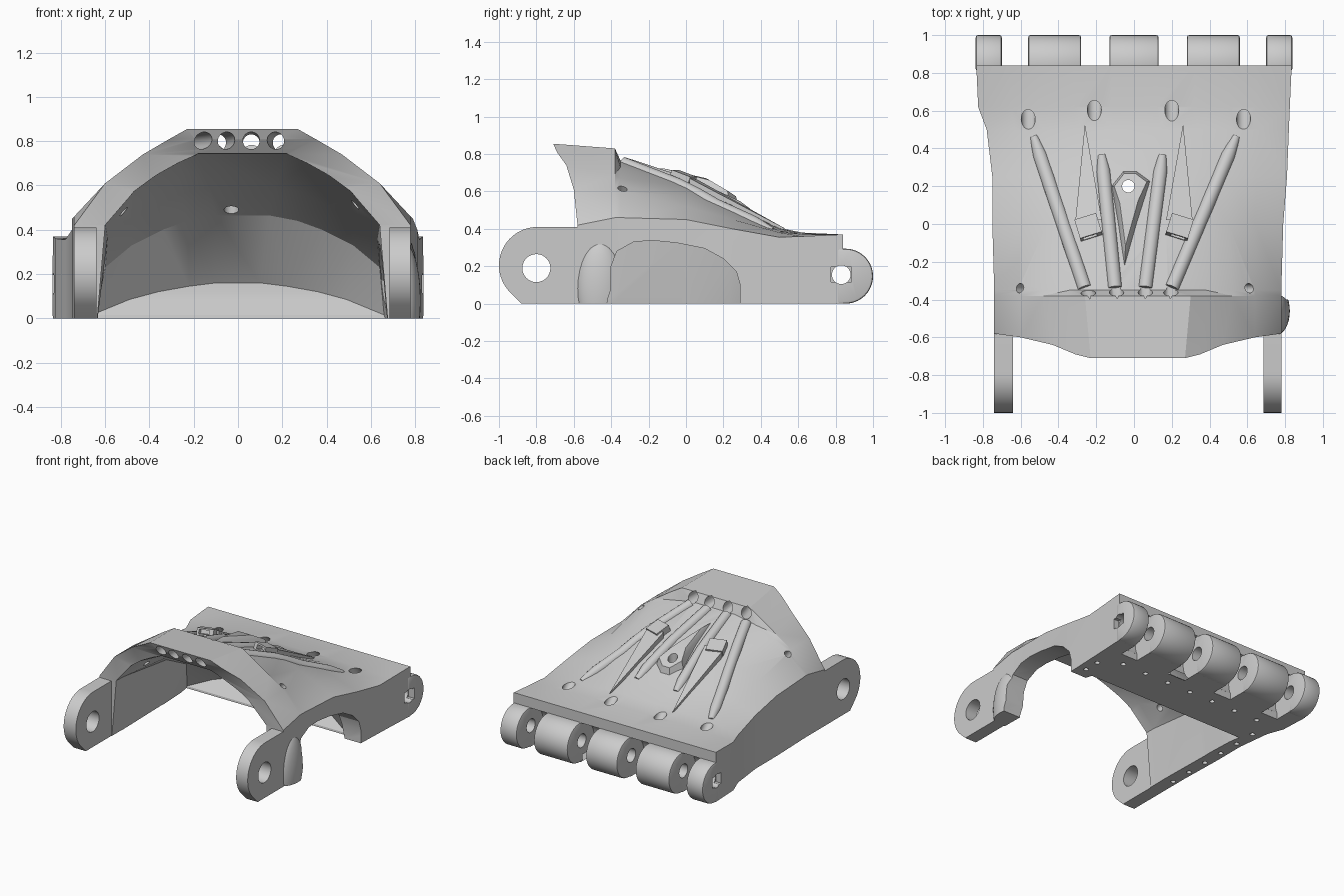
import bpy, bmesh, math
from mathutils import Vector, Matrix
from mathutils.bvhtree import BVHTree

old = bpy.data.objects.get("Cube")
if old:
    bpy.data.objects.remove(old, do_unlink=True)

grey = bpy.data.materials.new("plain grey")
grey.use_nodes = True
grey.diffuse_color = (0.6, 0.6, 0.6, 1)
grey.node_tree.nodes["Principled BSDF"].inputs["Base Color"].default_value = (0.6, 0.6, 0.6, 1)


def make(name, bm):
    bmesh.ops.recalc_face_normals(bm, faces=bm.faces)
    mesh = bpy.data.meshes.new(name)
    bm.to_mesh(mesh)
    bm.free()
    ob = bpy.data.objects.new(name, mesh)
    bpy.context.collection.objects.link(ob)
    mesh.materials.append(grey)
    return ob


def loft(name, rows):
    """Closed skin through mirrored half profiles, each with its own x offset."""
    bm = bmesh.new()
    rings = []
    for dx, half in rows:
        pts = [(dx + x, y, z) for x, y, z in half] + [(dx - x, y, z) for x, y, z in reversed(half)]
        rings.append([bm.verts.new(p) for p in pts])
    n = len(rings[0])
    for a, b in zip(rings, rings[1:]):
        for i in range(n):
            j = (i + 1) % n
            bm.faces.new((a[i], a[j], b[j], b[i]))
    for r in (rings[0], rings[-1]):
        for i in range(n // 2 - 1):
            bm.faces.new((r[i], r[i + 1], r[n - 2 - i], r[n - 1 - i]))
    bmesh.ops.triangulate(bm, faces=bm.faces)
    return make(name, bm)


def section(y, xs, zs):
    return [(x, y, z) for x, z in zip(xs, zs)]


def rod(name, a, b, r, r2=None, sides=32):
    a, b = Vector(a), Vector(b)
    bm = bmesh.new()
    spin = (b - a).to_track_quat('Z', 'Y').to_matrix().to_4x4()
    bmesh.ops.create_cone(bm, cap_ends=True, segments=sides, radius1=r, radius2=r2 or r,
                          depth=(b - a).length, matrix=Matrix.Translation((a + b) / 2) @ spin)
    return make(name, bm)


def box(name, centre, size, turn=None):
    bm = bmesh.new()
    m = Matrix.Translation(centre) @ (turn or Matrix()) @ Matrix.Diagonal((*size, 1))
    bmesh.ops.create_cube(bm, size=1, matrix=m)
    return make(name, bm)


def slab(name, outline, x0, x1):
    """Side outline of (y, z) points extruded along x."""
    bm = bmesh.new()
    face = bm.faces.new([bm.verts.new((x0, y, z)) for y, z in outline])
    ext = bmesh.ops.extrude_face_region(bm, geom=[face])
    bmesh.ops.translate(bm, vec=(x1 - x0, 0, 0),
                        verts=[v for v in ext["geom"] if isinstance(v, bmesh.types.BMVert)])
    return make(name, bm)


def cut(ob, cutters):
    for c in cutters:
        m = ob.modifiers.new("cut", 'BOOLEAN')
        m.operation, m.object, m.solver = 'DIFFERENCE', c, 'EXACT'
    bpy.context.view_layer.update()
    graph = bpy.context.evaluated_depsgraph_get()
    mesh = bpy.data.meshes.new_from_object(ob.evaluated_get(graph))
    ob.modifiers.clear()
    ob.data = mesh


def arc(cy, cz, r, start, end, n=20):
    return [(cy + r * math.cos(math.radians(start + (end - start) * i / n)),
             cz + r * math.sin(math.radians(start + (end - start) * i / n))) for i in range(n + 1)]


# Palm shell
front = [(.76, -.58, 0), (.76, -.58, .42), (.62, -.6, .61), (.45, -.64, .74), (.33, -.69, .81), (.25, -.71, .855)]
shell = loft("palm_shell", [
    (.02, front),
    (.02, section(-.38, (.76, .76, .62, .5, .38, .28), (0, .46, .61, .69, .77, .83))),
    (.02, section(-.35, (.76, .76, .62, .5, .36, .18), (0, .46, .60, .67, .73, .765))),
    (.02, section(0, (.77, .77, .62, .48, .33, .15), (0, .45, .52, .58, .63, .65))),
    (.03, section(.25, (.78, .78, .62, .46, .3, .12), (0, .40, .45, .49, .52, .54))),
    (.02, section(.5, (.80, .80, .65, .5, .32, .12), (0, .355, .38, .39, .40, .405))),
    (0, section(.62, (.825, .825, .65, .5, .32, .12), (0, .36, .37, .375, .38, .38))),
    (0, section(.84, (.835, .835, .65, .5, .32, .12), (0, .37, .37, .37, .37, .37))),
])
tree = BVHTree.FromPolygons([v.co.copy() for v in shell.data.vertices],
                            [p.vertices[:] for p in shell.data.polygons])


def on_top(x, y, lift=0.0):
    return tree.ray_cast(Vector((x, y, 3)), Vector((0, 0, -1)))[0] + Vector((0, 0, lift))


# Hollow underside and thumb opening
cutters = [loft("cavity", [
    (.02, section(-1.1, (.66, .62, .49, .38, .29, .2), (-.05, .43, .59, .66, .71, .755))),
    (.02, section(-.5, (.66, .62, .49, .38, .29, .2), (-.05, .42, .57, .65, .70, .74))),
    (.02, section(0, (.67, .61, .5, .38, .28, .15), (-.05, .36, .45, .51, .56, .59))),
    (.02, section(.25, (.68, .62, .5, .36, .25, .12), (-.05, .23, .33, .40, .44, .465))),
    (0, [(.68, .33, -.05), (.66, .34, .015), (.49, .40, .085), (.36, .44, .12), (.22, .47, .145), (.1, .49, .16)]),
])]
thumb = [(-.43, -.1), (-.42, .02), (-.4, .08), (-.4, .2), (-.37, .28), (-.28, .33), (-.18, .338), (-.05, .325),
         (.1, .295), (.2, .24), (.27, .17), (.29, .1), (.29, -.1)]
thumb_opening = slab("thumb_opening", thumb, .45, 1.1)
cutters.append(thumb_opening)

# Knuckle gaps, cord holes, screw holes
gaps = [(-.70, -.56), (-.28, -.13), (.13, .28), (.56, .70)]
cutters += [rod("knuckle_gap", (a, .85, .125), (b, .85, .125), .168) for a, b in gaps]
cutters += [box("gap_floor", ((a + b) / 2, .85, -.05), (b - a, .3, .2)) for a, b in gaps]
mouths, tails = (-.14, -.045, .06, .165), (-.26, -.1, .06, .2)
cutters += [rod("cord_hole", (m, -.75, .805), (t, -.3, .79), .038) for m, t in zip(mouths, tails)]
for x, y in ((-.56, .57), (-.21, .62), (.2, .62), (.58, .57)):
    p = on_top(x, y)
    cutters.append(rod("cord_exit", p + Vector((0, -.08, .08)), p + Vector((0, .1, -.14)), .037))
for x in (-.605, .61):
    p = on_top(x, -.34)
    side = math.copysign(.08, x)
    cutters.append(rod("side_hole", p + Vector((side, 0, .1)), p - Vector((side * 2, 0, .2)), .025))
knob_at = on_top(-.03, .2)
knob_hole = rod("knob_hole", knob_at - Vector((0, 0, .3)), knob_at + Vector((0, 0, .2)), .033)
cutters.append(knob_hole)
spots = [(-.705, -.42 + .17 * i) for i in range(6)] + [(-.6 + .2 * i, .60) for i in range(7)] + [(.75, .38), (.75, .5)]
cutters += [rod("screw_hole", (x, y, -.05), (x, y, .08), .018, sides=16) for x, y in spots]
pin = rod("pin_hole", (-1, .83, .155), (1, .83, .155), .05)
slots = [box("pin_slot", (s * .83, .83, .155), (.08, .11, .08)) for s in (-1, 1)]
cutters += [pin] + slots
cut(shell, cutters)
parts = [shell]

# Knuckle barrels
knuckle = [(.81, 0)] + arc(.853, .147, .147, -90, 90) + [(.81, .294)]
for a, b in [(-.838, -.70), (-.56, -.28), (-.13, .13), (.28, .56), (.70, .838)]:
    k = slab("knuckle_barrel", knuckle, a, b)
    bevel = k.modifiers.new("soft rim", 'BEVEL')
    bevel.width, bevel.segments, bevel.limit_method = .012, 2, 'ANGLE'
    cut(k, [pin] + slots)
    parts.append(k)

# Wrist arms
arm_shape = arc(-.795, .205, .205, 90, 225) + [(-.88, 0), (-.5, 0), (-.5, .41)]
arm_hole = rod("arm_hole", (-1, -.8, .19), (1, -.8, .19), .075)
for name, a, b in (("right_wrist_arm", -.74, -.64), ("left_wrist_arm", .685, .78)):
    arm = slab(name, arm_shape, a, b)
    cut(arm, [arm_hole])
    parts.append(arm)

# Swollen foot in front of the thumb opening
bm = bmesh.new()
bmesh.ops.create_uvsphere(bm, u_segments=32, v_segments=16, radius=1,
                          matrix=Matrix.Translation((.75, -.46, .08)) @ Matrix.Diagonal((.075, .13, .26, 1)))
foot = make("thumb_foot", bm)
ground = box("ground_cut", (.75, -.46, -.5), (1, 1, 1))
cut(foot, [thumb_opening, ground])
parts.append(foot)

# Raised cord tunnels with tapered ends
for t, (ex, ey) in zip(tails, ((-.53, .46), (-.17, .36), (.15, .36), (.54, .46))):
    curve = bpy.data.curves.new("cord_tunnel", 'CURVE')
    curve.dimensions, curve.bevel_depth, curve.bevel_resolution, curve.use_fill_caps = '3D', .038, 6, True
    line = curve.splines.new('POLY')
    line.points.add(8)
    for i, pt in enumerate(line.points):
        f = i / 8
        pt.co = (*on_top(t + (ex - t) * f, -.34 + (ey + .34) * f, -.014), 1)
        pt.radius = 1 if i < 8 else .6
    ob = bpy.data.objects.new("cord_tunnel", curve)
    bpy.context.collection.objects.link(ob)
    curve.materials.append(grey)
    bpy.context.view_layer.update()
    mesh = bpy.data.meshes.new_from_object(ob.evaluated_get(bpy.context.evaluated_depsgraph_get()))
    bpy.data.objects.remove(ob)
    tube = bpy.data.objects.new("cord_tunnel", mesh)
    bpy.context.collection.objects.link(tube)
    parts.append(tube)

# Centre knob with a pointed tail
bm = bmesh.new()
for lift, grow in ((-.05, 1), (.055, .75)):
    for x, y in ((-.13, .2), (-.06, .29), (.02, .29), (.1, .23), (.04, .1), (-.05, -.22), (-.09, .08)):
        bm.verts.new((-.03 + (x + .03) * grow, .2 + (y - .2) * grow, on_top(x, y).z + lift * (y > 0)))
bmesh.ops.convex_hull(bm, input=bm.verts)
knob = make("centre_knob", bm)
cut(knob, [knob_hole])
parts.append(knob)

# Cord latches and fins
for s in (-1, 1):
    bm = bmesh.new()
    for x, y, lift in ((.17, .02, .045), (.31, .02, .045), (.17, .02, -.02), (.31, .02, -.02), (.26, .53, .005),
                       (.26, .53, -.03)):
        bm.verts.new(on_top(s * x, y, lift))
    bmesh.ops.convex_hull(bm, input=bm.verts)
    parts.append(make("latch_fin", bm))
    tilt = Matrix.Rotation(s * -.3, 4, 'Z') @ Matrix.Rotation(-.35, 4, 'X')
    latch = box("cord_latch", on_top(s * .24, -.02, .015), (.12, .11, .07), tilt)
    slot = box("latch_slot", on_top(s * .235, -.06, .025), (.075, .08, .03), tilt)
    cut(latch, [slot])
    bpy.data.objects.remove(slot, do_unlink=True)
    parts.append(latch)

for c in {*cutters, arm_hole, ground}:
    bpy.data.objects.remove(c, do_unlink=True)
bpy.ops.object.select_all(action='DESELECT')
for p in parts:
    p.select_set(True)
bpy.context.view_layer.objects.active = shell
bpy.ops.object.shade_smooth_by_angle(angle=math.radians(25))
